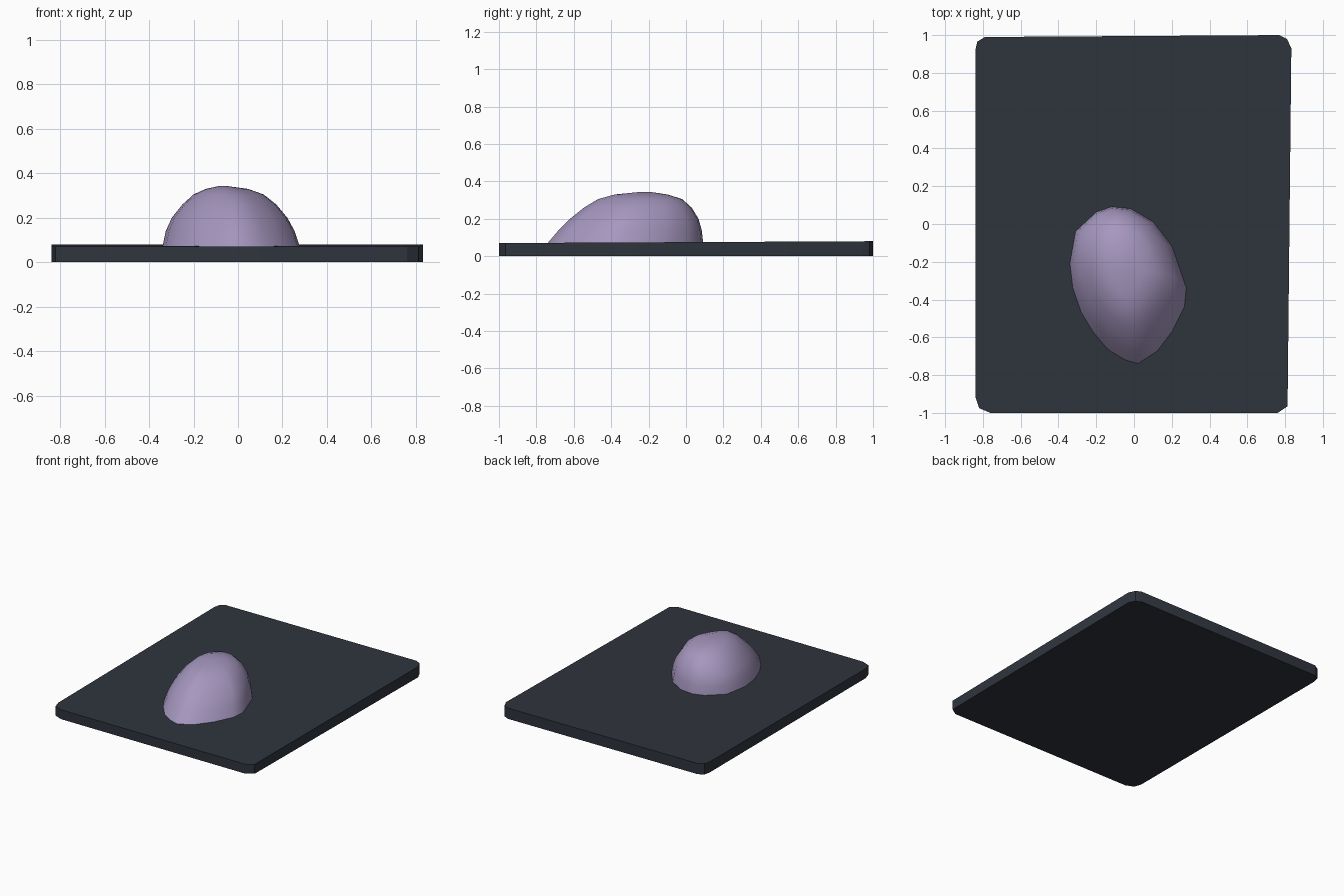
import bpy
import math

if "Cube" in bpy.data.objects:
    bpy.data.objects.remove(bpy.data.objects["Cube"])

def material(name, color):
    m = bpy.data.materials.new(name)
    m.diffuse_color = (*color, 1)
    m.use_nodes = True
    m.node_tree.nodes["Principled BSDF"].inputs["Base Color"].default_value = m.diffuse_color
    return m

def loft(name, rings, mat, angle, cap_bottom=True):
    """Join rings of equal length from bottom to top and cap the ends."""
    n = len(rings[0])
    verts = [p for r in rings for p in r]
    faces = [(k * n + i, k * n + (i + 1) % n, (k + 1) * n + (i + 1) % n, (k + 1) * n + i)
             for k in range(len(rings) - 1) for i in range(n)]
    faces.append(tuple(range((len(rings) - 1) * n, len(rings) * n)))
    if cap_bottom:
        faces.append(tuple(reversed(range(n))))
    me = bpy.data.meshes.new(name)
    me.from_pydata(verts, [], faces)
    me.materials.append(mat)
    ob = bpy.data.objects.new(name, me)
    bpy.context.collection.objects.link(ob)
    bpy.context.view_layer.objects.active = ob
    ob.select_set(True)
    bpy.ops.object.shade_smooth_by_angle(angle=math.radians(angle))
    ob.select_set(False)
    return ob

# Thin board with clipped, slightly uneven corners (counter-clockwise)
board = [(-0.84, 0.92), (-0.838, -0.92), (-0.82, -0.975), (-0.76, -1.0),
         (0.76, -1.0), (0.813, -0.965), (0.833, 0.93), (0.81, 0.98),
         (0.77, 1.0), (-0.79, 0.99), (-0.83, 0.965)]
loft("board", [[(x, y, 0.0) for x, y in board],
               [(x, y, 0.075 + 0.005 * y) for x, y in board]],
     material("dark_slate", (0.028, 0.034, 0.046)), 30)

# Mound: egg-shaped footprint refitted to the extents at each height
foot = [(-0.12, 0.09), (-0.2, 0.062), (-0.31, -0.04), (-0.34, -0.21),
        (-0.325, -0.34), (-0.28, -0.47), (-0.22, -0.57), (-0.14, -0.665),
        (-0.05, -0.72), (0.02, -0.74), (0.12, -0.675), (0.2, -0.57),
        (0.265, -0.44), (0.275, -0.34), (0.2, -0.12), (0.1, 0.01), (-0.02, 0.08)]
# z, x min, x max, y min, y max
levels = [(0.07, -0.34, 0.278, -0.74, 0.092),
          (0.14, -0.325, 0.255, -0.68, 0.084),
          (0.20, -0.298, 0.222, -0.62, 0.067),
          (0.26, -0.25, 0.172, -0.545, 0.03),
          (0.305, -0.2, 0.115, -0.47, -0.02),
          (0.33, -0.145, 0.045, -0.38, -0.1),
          (0.342, -0.09, -0.045, -0.26, -0.18)]
rings = []
for z, x0, x1, y0, y1 in levels:
    rings.append([(x0 + (x + 0.34) / 0.615 * (x1 - x0),
                   y0 + (y + 0.74) / 0.83 * (y1 - y0), z) for x, y in foot])
loft("mound", rings, material("pale_lilac", (0.38, 0.31, 0.52)), 60, cap_bottom=False)
